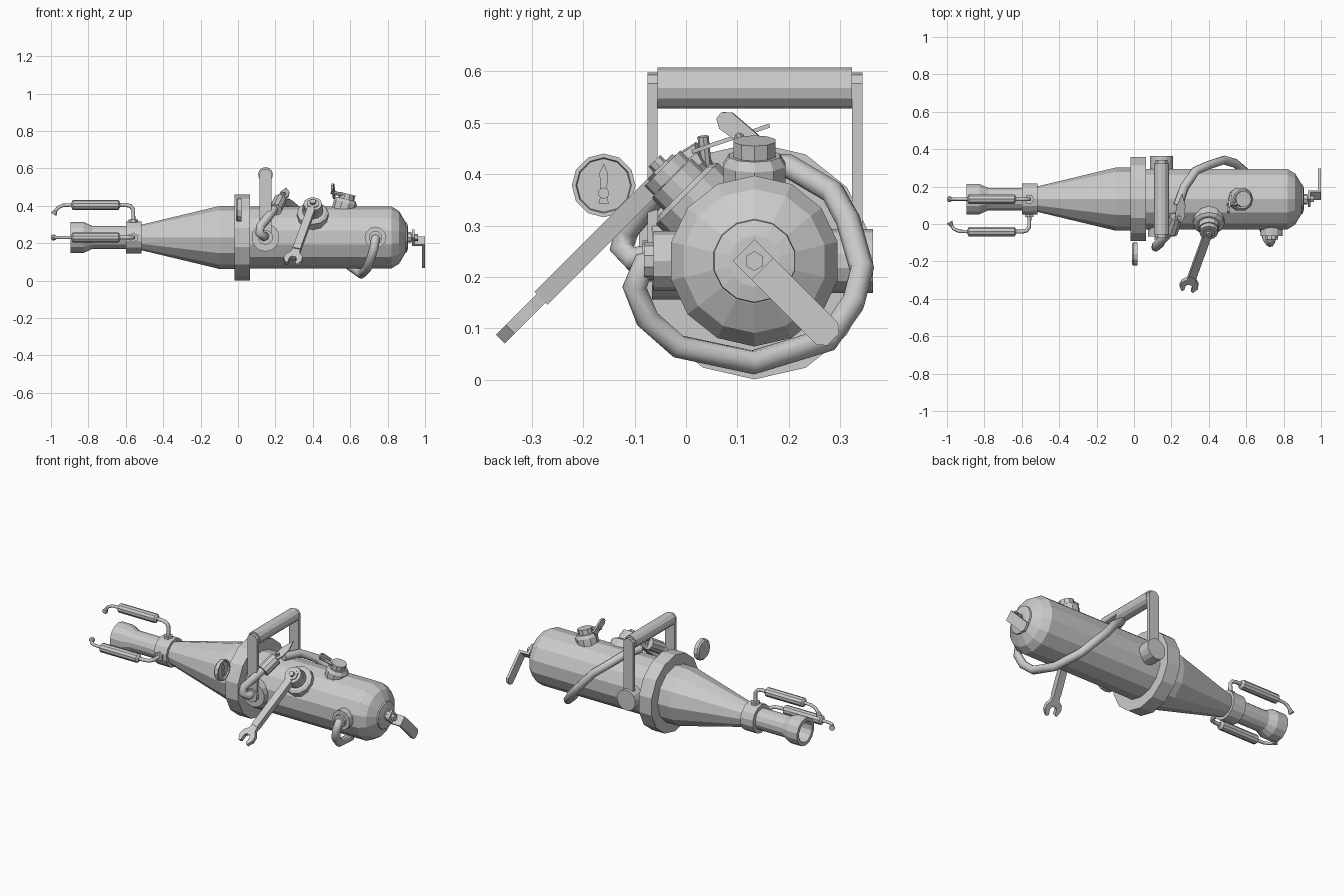
import bpy, bmesh
from math import cos, sin, pi
from mathutils import Vector, Matrix

if "Cube" in bpy.data.objects:
    bpy.data.objects.remove(bpy.data.objects["Cube"])

CY, CZ = 0.133, 0.231          # long axis of the machine
X, Y, Z = Vector((1, 0, 0)), Vector((0, 1, 0)), Vector((0, 0, 1))


def finish(name, bm):
    bmesh.ops.recalc_face_normals(bm, faces=bm.faces)
    mesh = bpy.data.meshes.new(name)
    bm.to_mesh(mesh)
    bm.free()
    ob = bpy.data.objects.new(name, mesh)
    bpy.context.collection.objects.link(ob)
    return ob


def lathe(name, profile, origin, axis, sides=12, closed=False):
    """Turn (distance, radius) pairs around an axis."""
    axis = Vector(axis).normalized()
    up = Z if abs(axis.z) < 0.95 else X
    e1 = (up - axis * up.dot(axis)).normalized()
    e2 = axis.cross(e1)
    bm = bmesh.new()
    rings = []
    for d, r in profile:
        ring = []
        for i in range(sides):
            a = 2 * pi * i / sides
            ring.append(bm.verts.new(Vector(origin) + axis * d + (e1 * cos(a) + e2 * sin(a)) * r))
        rings.append(ring)
    pairs = list(zip(rings, rings[1:]))
    if closed:
        pairs.append((rings[-1], rings[0]))
    else:
        bm.faces.new(rings[0])
        bm.faces.new(rings[-1])
    for a, b in pairs:
        for i in range(sides):
            j = (i + 1) % sides
            bm.faces.new((a[i], a[j], b[j], b[i]))
    return finish(name, bm)


def plate(name, outline, thick, origin, u, v):
    """Extrude a flat outline laid out on the u and v directions."""
    u, v = Vector(u).normalized(), Vector(v).normalized()
    n = u.cross(v)
    bm = bmesh.new()
    base = [bm.verts.new(Vector(origin) + u * a + v * b - n * thick / 2) for a, b in outline]
    face = bm.faces.new(base)
    ext = bmesh.ops.extrude_face_region(bm, geom=[face])
    moved = [g for g in ext["geom"] if isinstance(g, bmesh.types.BMVert)]
    bmesh.ops.translate(bm, verts=moved, vec=n * thick)
    return finish(name, bm)


def tube(name, points, radius):
    """Round pipe along a path."""
    curve = bpy.data.curves.new(name, "CURVE")
    curve.dimensions = "3D"
    curve.bevel_depth = radius
    curve.bevel_resolution = 2
    curve.use_fill_caps = True
    spline = curve.splines.new("POLY")
    spline.points.add(len(points) - 1)
    for p, co in zip(spline.points, points):
        p.co = (*co, 1)
    ob = bpy.data.objects.new(name, curve)
    bpy.context.collection.objects.link(ob)
    return ob


def rect(a, b, w):
    return [(a, -w), (b, -w), (b, w), (a, w)]


centre = (0, CY, CZ)

# Tank, cone, flange and nozzle along the main axis
lathe("tank", [(0.0, .166), (.82, .166), (.862, .14), (.895, .083)], centre, X, 14)
lathe("tank_end_ring", [(.885, .083), (.903, .08), (.91, .05)], centre, X, 14)
lathe("front_cone", [(-.53, .065), (-.10, .168), (.0, .168)], centre, X, 12)
lathe("flange", [(-.02, .23), (.065, .23)], centre, X, 14)
lathe("nozzle_collar", [(-.6, .085), (-.516, .085)], centre, X, 14)
lathe("nozzle", [(-.56, .062), (-.78, .062), (-.826, .083), (-.895, .083),
                 (-.895, .062), (-.83, .062), (-.76, .045), (-.56, .045)], centre, X, 14, True)

# Two pilot jets around the nozzle
for label, out in (("top", Z), ("side", -Y)):
    def at(x, r):
        return Vector((x, CY, CZ)) + out * r
    tube(label + "_jet_elbow", [at(-.56, .07), at(-.56, .15), at(-.575, .168),
                                at(-.6, .174), at(-.65, .174)], .011)
    lathe(label + "_jet_body", [(-.89, .014), (-.883, .027), (-.64, .027), (-.63, .014)],
          at(0, .174), X, 10)
    tube(label + "_jet_tip", [at(-.88, .174), at(-.935, .172), at(-.962, .16), at(-.978, .14)], .009)
    lathe(label + "_jet_mouth", [(0, .009), (.026, .017)], at(-.974, .146), at(-.988, .12) - at(-.974, .146), 8)
    lathe(label + "_collar_nut", [(0, .026), (.02, .026)], at(-.56, .075), out, 6)

# Carry handle with pivots
HX = .147
lathe("handle_grip", [(-.055, .04), (.323, .04)], (HX, 0, .567), Y, 12)
strap = [(0, -.032), (.345, -.032), (.362, -.018), (.366, 0), (.362, .018), (.345, .032), (0, .032)]
for label, y in (("front", -.065), ("rear", .333)):
    plate(label + "_handle_post", strap, .02, (HX, y, CZ), Z, X)
lathe("front_handle_pivot", [(-.066, .075), (.02, .075)], (HX, 0, CZ), Y, 14)
lathe("front_pivot_nut", [(-.085, .04), (-.06, .04)], (HX, 0, CZ), Y, 10)
lathe("rear_handle_pivot", [(.26, .062), (.363, .062)], (HX, 0, CZ), Y, 14)

# Fuel hose wrapped under the tank, and its outlet
lathe("hose_outlet", [(0, .058), (.063, .058)], (.735, 0, CZ), -Y, 12)
lathe("hose_outlet_nut", [(.06, .036), (.082, .036)], (.735, 0, CZ), -Y, 10)
tube("fuel_hose", [(.735, -.05, CZ), (.735, -.082, .225), (.728, -.1, .18), (.71, -.075, .118),
                   (.69, -.015, .065), (.66, .13, .034), (.6, .275, .078), (.54, .325, .15),
                   (.48, .342, .215), (.4, .315, .31), (.33, .285, .365), (.27, .2, .415), (.235, .1, .42)], .024)

# Short feed pipe from the pivot up to the valve
tube("feed_pipe", [(HX, -.06, .24), (.14, -.105, .235), (.115, -.125, .255), (.12, -.115, .29),
                   (.165, -.07, .345), (.2, -.03, .395), (.22, .03, .418)], .024)
lathe("valve_body", [(0, .036), (.1, .036)], (.2, -.045, .38), (.25, .8, .5), 10)
lathe("valve_stem", [(0, .011), (.07, .011)], (.23, .04, .405), (.2, -.1, 1), 8)
plate("valve_lever", [(-.03, -.016), (.0, -.026), (.06, -.024), (.13, 0), (.06, .024), (0, .026), (-.03, .016)],
      .008, (.245, .04, .453), (.1, .95, .32), X)

# Angled valve with spanner
out = Vector((0, -1, 1)).normalized()
hub = Vector((.4, CY, CZ))
lathe("spanner_valve_base", [(.13, .085), (.185, .085), (.195, .07)], hub, out, 12)
lathe("spanner_valve_neck", [(.19, .055), (.228, .055)], hub, out, 12)
lathe("spanner_valve_nut", [(.225, .034), (.26, .034)], hub, out, 6)
lathe("spanner_valve_stem", [(.25, .016), (.275, .016)], hub, out, 8)
along = Vector((-.25, -.685, -.685)).normalized()
across = out.cross(along)
lathe("spanner_ring", [(.229, .05), (.254, .05)], hub, out, 12)
plate("spanner_shank", rect(.03, .35, .021), .036, hub + out * .242, along, across)
half = [(.34, .02), (.375, .024), (.4, .046), (.43, .05), (.463, .032), (.455, .019), (.422, .02), (.41, .01)]
jaw = half + [(a, -b) for a, b in reversed(half)]
plate("spanner_jaw", jaw, .024, hub + out * .242, along, across)

# Filler cap with key
tilt = Vector((.25, 0, 1))
cap = (.56, CY, .36)
lathe("filler_neck", [(0, .063), (.06, .063), (.078, .052)], cap, tilt, 10)
lathe("filler_cap", [(.075, .043), (.108, .043)], cap, tilt, 10)
lathe("key_peg", [(0, .01), (.08, .01)], (.575, .11, .455), (-1, -.1, .25), 8)
plate("cap_key", [(-.05, -.017), (.035, -.02), (.052, -.008), (.052, .008), (.035, .02), (-.05, .017)],
      .012, (.51, .105, .482), (-.1, -.75, .6), (.1, .6, .75))

# Pressure gauge with rim and needle
gauge = (0, -.16, .378)
lathe("gauge_case", [(-.012, .054), (-.004, .062), (.018, .062), (.018, .054), (.01, .052)], gauge, X, 12)
plate("gauge_needle", [(-.035, -.01), (-.02, -.006), (.025, -.008), (.042, 0),
                       (.025, .008), (-.02, .006), (-.035, .01)], .006, (.012, -.16, .378), Z, Y)
lathe("gauge_hub", [(.008, .011), (.018, .011)], (0, -.16, .363), X, 10)

# Crank at the tank end
lathe("crank_shaft", [(.9, .028), (.928, .028)], centre, X, 8)
lathe("crank_bolt", [(.92, .019), (.962, .019)], centre, X, 6)
slope = Vector((0, 1, -1))
side = Vector((0, 1, 1))
plate("crank_hub_plate", rect(-.03, .035, .03), .014, (.937, CY, CZ), slope, side)
plate("crank_step", [(.93, .022), (.93, .036), (1, .036), (1, .022)], .06, centre, X, slope)
plate("crank_arm", rect(.024, .2, .03) [:2] + [(.216, -.016), (.216, .016), (.2, .03), (.024, .03)],
      .016, (.992, CY, CZ), slope, side)
